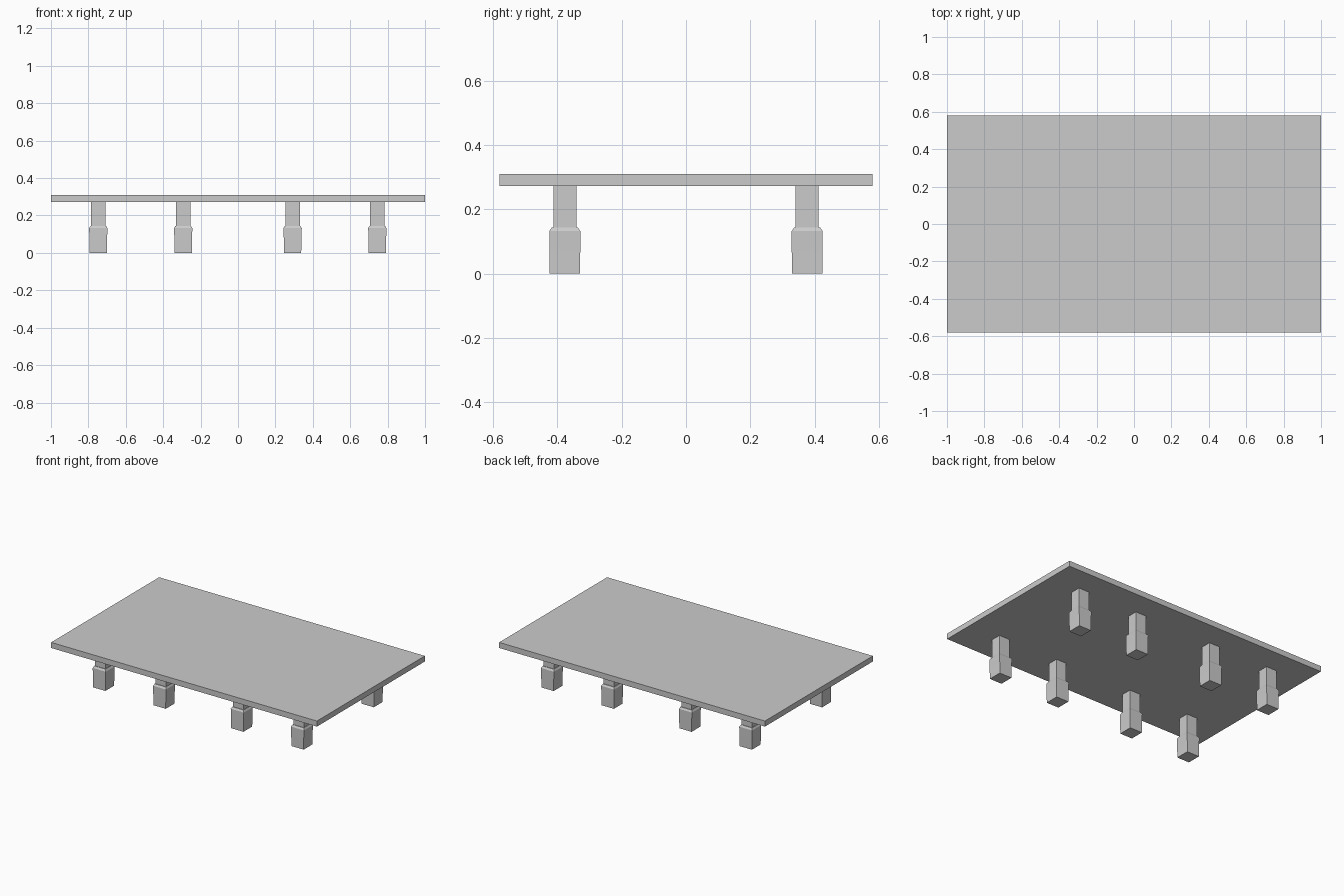
import bpy
import bmesh

if "Cube" in bpy.data.objects:
    bpy.data.objects.remove(bpy.data.objects["Cube"])


def loft(name, rings, loc):
    """Stack of rectangular rings (z, half_x, half_y), capped at both ends."""
    bm = bmesh.new()
    loops = []
    for z, hx, hy in rings:
        loops.append([bm.verts.new((sx * hx, sy * hy, z))
                      for sx, sy in ((-1, -1), (1, -1), (1, 1), (-1, 1))])
    for low, high in zip(loops, loops[1:]):
        for i in range(4):
            j = (i + 1) % 4
            bm.faces.new((low[i], low[j], high[j], high[i]))
    bm.faces.new(loops[0][::-1])
    bm.faces.new(loops[-1])
    mesh = bpy.data.meshes.new(name)
    bm.to_mesh(mesh)
    bm.free()
    obj = bpy.data.objects.new(name, mesh)
    obj.location = loc
    bpy.context.collection.objects.link(obj)
    return obj


# Flat slab top
loft("table_top", [(0.272, 1.0, 0.58), (0.31, 1.0, 0.58)], (0, 0, 0))

# Foot: tapered block with a chamfered shoulder; post: slim square column
FOOT = [(0.0, 0.046, 0.047), (0.07, 0.047, 0.048),
        (0.132, 0.049, 0.048), (0.144, 0.042, 0.040)]
POST = [(0.144, 0.039, 0.036), (0.272, 0.039, 0.036)]

# Two rows of four legs
for row, y in (("front", -0.377), ("back", 0.377)):
    for n, x in enumerate((-0.747, -0.293, 0.292, 0.745), 1):
        loft(f"{row}_leg_foot_{n}", FOOT, (x, y, 0))
        loft(f"{row}_leg_post_{n}", POST, (x, y, 0))
